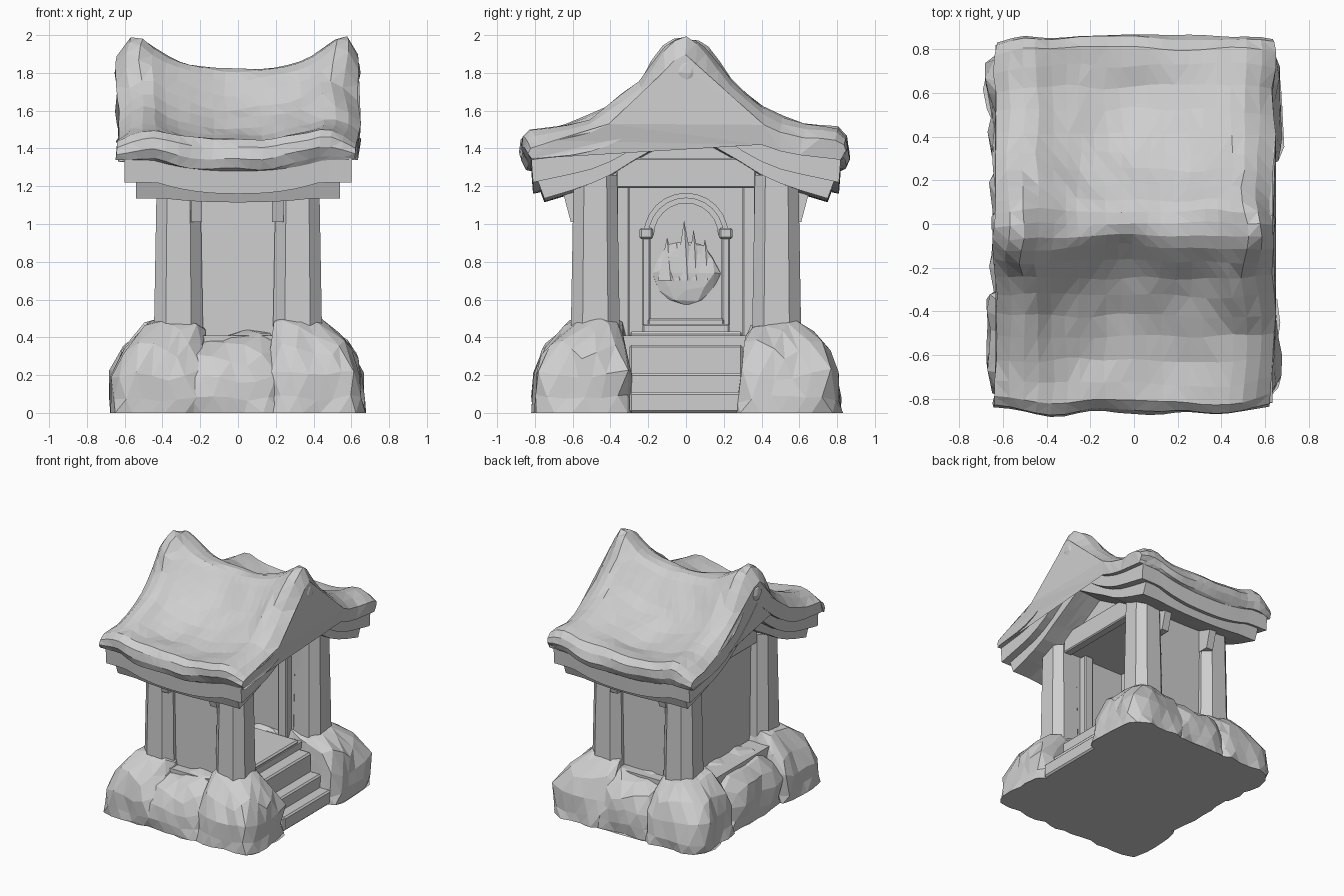
import bpy, bmesh, math
from mathutils import Vector, noise

cube = bpy.data.objects.get("Cube")
if cube:
    bpy.data.objects.remove(cube, do_unlink=True)

stone = bpy.data.materials.new("grey stone")
stone.use_nodes = True
GREY = (0.62, 0.62, 0.62, 1)
stone.diffuse_color = GREY
stone.node_tree.nodes["Principled BSDF"].inputs["Base Color"].default_value = GREY


def finish(name, bm):
    bmesh.ops.recalc_face_normals(bm, faces=bm.faces)
    mesh = bpy.data.meshes.new(name)
    bm.to_mesh(mesh)
    bm.free()
    mesh.materials.append(stone)
    obj = bpy.data.objects.new(name, mesh)
    bpy.context.scene.collection.objects.link(obj)
    return obj


def box(name, x, y, z, bevel=0.0):
    """Box given by its (min, max) ranges."""
    bm = bmesh.new()
    bmesh.ops.create_cube(bm, size=1)
    for v in bm.verts:
        v.co = Vector([(a + b) / 2 + c * (b - a) for c, (a, b) in zip(v.co, (x, y, z))])
    if bevel:
        bmesh.ops.bevel(bm, geom=bm.edges[:], offset=bevel, segments=1, affect='EDGES')
    return finish(name, bm)


def rough(co, amount, freq):
    return noise.noise_vector(co * freq) * amount


def prism(name, outline, x0, x1):
    """Extrude a closed (y, z) outline along x."""
    bm = bmesh.new()
    face = bm.faces.new([bm.verts.new((x0, y, z)) for y, z in outline])
    ext = bmesh.ops.extrude_face_region(bm, geom=[face])["geom"]
    for v in ext:
        if isinstance(v, bmesh.types.BMVert):
            v.co.x = x1
    return finish(name, bm)


def height_at(points, y):
    """Height of an outline, listed from eave to ridge, at distance y."""
    for (y1, z1), (y0, z0) in zip(points, points[1:]):
        if y0 <= y <= y1:
            return z0 + (z1 - z0) * (y - y0) / (y1 - y0)
    return points[0][1]


def loft_roof(name, upper, lower, half, sag, ridge_sag=0.0, noise_amt=0.0, roll=0.0):
    """Sweep a mirrored roof section along x, sagging in the middle and rolled at the ends."""
    side = [(y, z, True) for y, z in upper] + [(y, z, False) for y, z in lower]
    ring = side + [(-y, z, top) for y, z, top in reversed(side) if y > 0]
    bm = bmesh.new()
    loops = []
    steps = 20
    for s in range(steps + 1):
        t = -1 + 2 * s / steps
        row = []
        for y, z, top in ring:
            crest = 0.85 - 0.13 * min(1, abs(y) / 0.25)
            lift = min(1, abs(t) / crest) ** 2.4
            dz = sag + (ridge_sag * max(0, 1 - abs(y) / 0.8) if top else 0)
            co = Vector((t * half, y, z - dz * (1 - lift)))
            if top and roll:
                k = roll * (max(0, abs(t) - crest) / (1 - crest)) ** 2
                co.z -= k * (z - height_at(lower, abs(y)))
                co.y *= 1 - 0.06 * k
                co += rough(co, noise_amt, 4.5)
            row.append(bm.verts.new(co))
        loops.append(row)
    n = len(ring)
    for a, b in zip(loops, loops[1:]):
        for i in range(n):
            j = (i + 1) % n
            bm.faces.new((a[i], a[j], b[j], b[i]))
    for row in (loops[0], loops[-1]):
        bm.faces.new(row)
    bmesh.ops.triangulate(bm, faces=bm.faces[:])
    return finish(name, bm)


def boulder(name, center, half, top, crown):
    """Squared, faceted rock cut flat at the ground, drawn in toward its crown."""
    bm = bmesh.new()
    bmesh.ops.create_icosphere(bm, subdivisions=3, radius=1)
    p, base = 5, 0.08
    for v in bm.verts:
        d = v.co.normalized()
        d /= sum(abs(c) ** p for c in d) ** (1 / p)
        z = base + d.z * (top - base)
        k = max(0, min(1, (z - 0.27) / 0.22))
        spread = 1.02 - 0.2 * max(0, z) - 0.3 * k
        mid = Vector(center).lerp(Vector(crown), k)
        co = Vector((mid.x + d.x * half[0] * spread, mid.y + d.y * half[1] * spread, z))
        co += rough(co, 0.045, 5)
        co.z = max(0, co.z)
        v.co = co
    bmesh.ops.remove_doubles(bm, verts=bm.verts[:], dist=0.002)
    return finish(name, bm)


def pillar(name, cx, cy):
    """Chamfered square post, tapering slightly upward."""
    bm = bmesh.new()
    bmesh.ops.create_cube(bm, size=1)
    upright = [e for e in bm.edges if abs(e.verts[0].co.z - e.verts[1].co.z) > 0.5]
    bmesh.ops.bevel(bm, geom=upright, offset=0.24, segments=1, affect='EDGES')
    for v in bm.verts:
        w = 0.23 if v.co.z > 0 else 0.26
        v.co = Vector((cx + v.co.x * w, cy + v.co.y * w, 0.84 + v.co.z * 0.84))
    return finish(name, bm)


# Rocky base
box("base_core", (-0.5, 0.34), (-0.6, 0.6), (0, 0.41))
for sx, xn in ((1, "left"), (-1, "right")):
    for sy, yn in ((-1, "front"), (1, "back")):
        boulder(f"{yn}_{xn}_boulder", (sx * 0.405, sy * 0.54), (0.265, 0.265), 0.5,
                (sx * 0.32, sy * 0.48))
        pillar(f"{yn}_{xn}_pillar", sx * 0.315, sy * 0.48)
boulder("front_middle_boulder", (-0.04, -0.52), (0.29, 0.28), 0.42, (-0.03, -0.4))
boulder("back_middle_boulder", (0.03, 0.52), (0.29, 0.28), 0.42, (0.03, 0.4))
boulder("rear_middle_boulder", (-0.4, 0.0), (0.24, 0.36), 0.42, (-0.3, 0.0))

# Entrance steps
for i, (reach, top) in enumerate(((0.62, 0.11), (0.53, 0.21), (0.44, 0.36), (0.33, 0.43))):
    box(f"step_{i + 1}", (-0.2, reach), (-0.3, 0.3), (0, top), 0.012)

# Walls, ceiling block with gables, lintels
for sy, n in ((-1, "front"), (1, "back")):
    box(f"{n}_wall", (-0.3, 0.3), sorted((sy * 0.36, sy * 0.52)), (0.3, 1.22))
    box(f"{n}_door_trim", (0.14, 0.22), sorted((sy * 0.3, sy * 0.38)), (0.4, 1.2), 0.008)
    for x in (-0.22, 0.21):
        bracket = box(f"{n}_bracket", (x - 0.03, x + 0.03), sorted((sy * 0.48, sy * 0.66)), (1.01, 1.2))
        for v in bracket.data.vertices:
            if v.co.z < 1.1 and abs(v.co.y) > 0.6:
                v.co.y = sy * 0.61
box("rear_wall", (-0.32, -0.18), (-0.45, 0.45), (0.3, 1.25))
prism("gable_block", [(-0.5, 1.2), (0.5, 1.2), (0.5, 1.25), (0.2, 1.42), (0, 1.56),
                      (-0.2, 1.42), (-0.5, 1.25)], -0.32, 0.33)
for sx, n in ((1, "entrance"), (-1, "rear")):
    box(f"{n}_lintel", sorted((sx * 0.3, sx * 0.37)), (-0.37, 0.37), (1.19, 1.35), 0.008)

# Arched shrine niche on the rear wall
BACK = -0.19
arc = [math.pi * i / 12 for i in range(13)]
for name, r, w, depth in (("outer_arch", 0.225, 0.03, 0.06), ("inner_arch", 0.2, 0.03, 0.09)):
    outline = [(r * math.cos(a), 0.94 + r * math.sin(a)) for a in arc]
    outline += [((r - w) * math.cos(a), 0.94 + (r - w) * math.sin(a)) for a in reversed(arc)]
    prism(name, outline, BACK, BACK + depth)
for sy, n in ((-1, "front"), (1, "back")):
    y = sy * 0.21
    box(f"{n}_niche_column", (BACK, BACK + 0.09), (y - 0.022, y + 0.022), (0.46, 0.94), 0.008)
    box(f"{n}_niche_capital", (BACK, BACK + 0.11), (y - 0.035, y + 0.035), (0.92, 0.98), 0.01)
box("niche_sill", (BACK, BACK + 0.15), (-0.23, 0.23), (0.42, 0.47), 0.008)
box("niche_ledge", (BACK, BACK + 0.11), (-0.2, 0.2), (0.46, 0.5), 0.008)

# Carved flame: low rounded relief with pointed tongues
bm = bmesh.new()
bmesh.ops.create_icosphere(bm, subdivisions=2, radius=1)
for v in bm.verts:
    co = Vector((BACK + 0.01 + v.co.x * 0.03, v.co.y * 0.18, 0.74 + v.co.z * 0.17))
    v.co = co + rough(co, 0.02, 12)
for y, top, w in ((-0.1, 0.93, 0.06), (-0.05, 0.9, 0.05), (-0.01, 1.02, 0.06),
                  (0.04, 0.97, 0.05), (0.1, 0.92, 0.05)):
    made = bmesh.ops.create_cone(bm, segments=5, radius1=w, radius2=0, depth=1, cap_ends=True)
    for v in made["verts"]:
        v.co = Vector((BACK + 0.02 + v.co.x * 0.4, y + v.co.y, 0.7 + (v.co.z + 0.5) * (top - 0.7)))
finish("carved_flame", bm)

# Roof: thatch over two stepped board layers
thatch_low = [(0.82, 1.34), (0.6, 1.365), (0.5, 1.385), (0.4, 1.42), (0.3, 1.475),
              (0.2, 1.545), (0.1, 1.63), (0, 1.725)]
loft_roof("thatch_roof",
          [(0, 2.01), (0.06, 1.99), (0.11, 1.94), (0.17, 1.86), (0.25, 1.765), (0.33, 1.695),
           (0.42, 1.63), (0.52, 1.575), (0.63, 1.535), (0.73, 1.52), (0.81, 1.505),
           (0.855, 1.46), (0.865, 1.4), (0.84, 1.35)],
          thatch_low, 0.635, 0.06, 0.14, 0.03, 0.45)
fascia_low = [(0.81, 1.22), (0.6, 1.265), (0.5, 1.29), (0.4, 1.33), (0.3, 1.385),
              (0.2, 1.455), (0.1, 1.535), (0, 1.62)]
loft_roof("upper_fascia", [(y, z + 0.012) for y, z in reversed(thatch_low)], fascia_low, 0.6, 0.06)
loft_roof("lower_fascia", [(y * 0.97, z + 0.012) for y, z in reversed(fascia_low)],
          [(0.75, 1.135), (0.6, 1.18), (0.5, 1.215), (0.4, 1.26), (0.28, 1.335), (0.14, 1.415),
           (0, 1.5)], 0.54, 0.02)

# Ridge end knobs
for sx, n in ((1, "left"), (-1, "right")):
    bm = bmesh.new()
    bmesh.ops.create_icosphere(bm, subdivisions=2, radius=1)
    for v in bm.verts:
        co = Vector((sx * 0.58 + v.co.x * 0.075, v.co.y * 0.09, 1.8 + v.co.z * 0.09))
        v.co = co + rough(co, 0.015, 8)
    finish(f"{n}_ridge_knob", bm)
